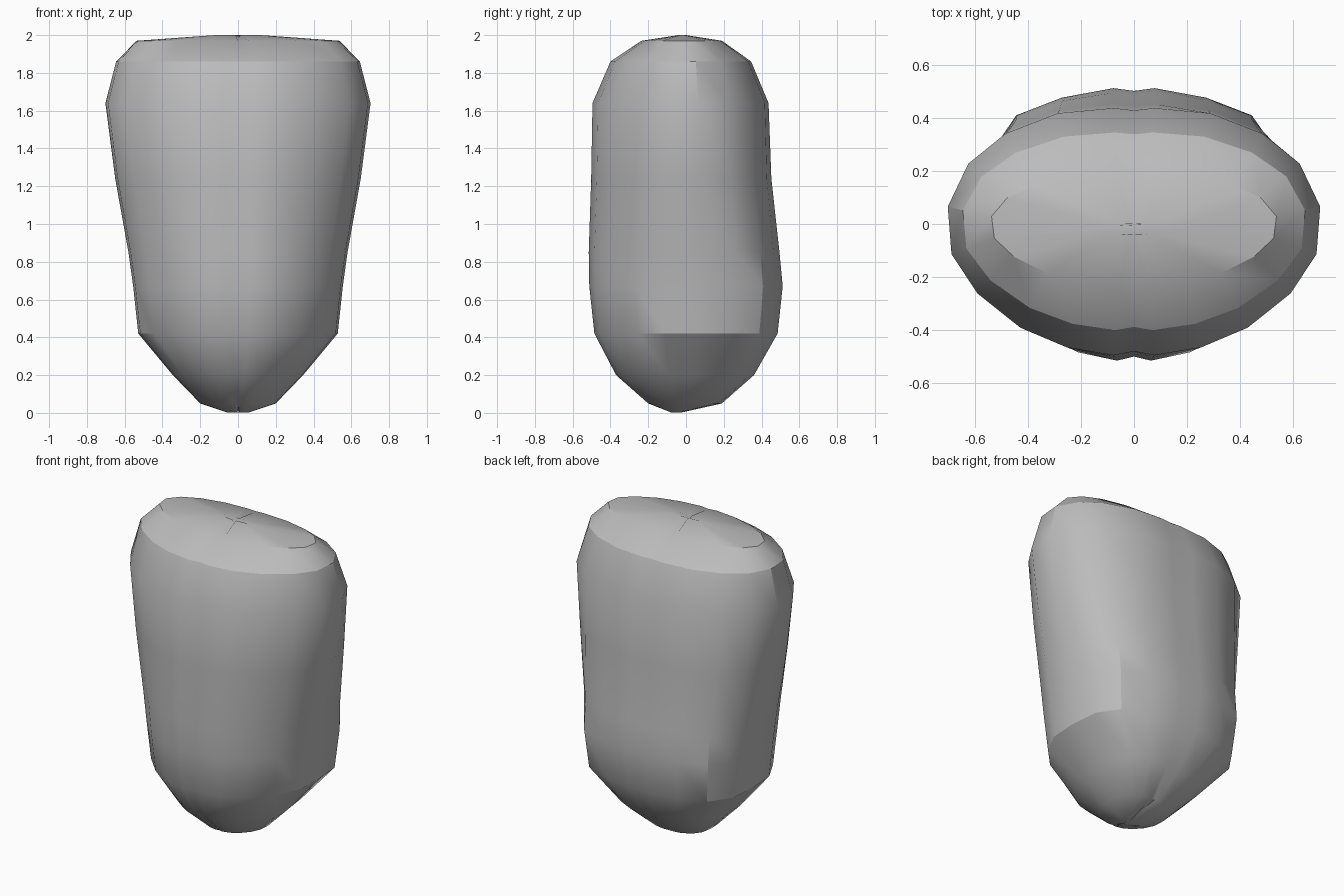
import bpy, bmesh

if "Cube" in bpy.data.objects:
    bpy.data.objects.remove(bpy.data.objects["Cube"])

# Half outline of a cross-section, back centre to front centre, as fractions
UPPER = [(0, .98), (.11, 1), (.41, .955), (.69, .78), (.89, .52), (1, .15),
         (.98, -.23), (.84, -.53), (.61, -.79), (.36, -.94), (.11, -1), (0, -.97)]
LOWER = [(0, .98), (.14, 1), (.49, .93), (.80, .80), (.97, .53), (1, .13),
         (.98, -.23), (.84, -.53), (.61, -.79), (.36, -.94), (.11, -1), (0, -.97)]

# Stations: z, half width, back y, front y, blend from lower to upper outline
STATIONS = [
    (0.003, .06, -.02, -.08, .5), (.05, .20, .19, -.20, .5), (.20, .345, .36, -.37, .3),
    (.42, .528, .485, -.485, 0), (.67, .555, .512, -.512, 0), (.85, .58, .495, -.515, .3),
    (1.24, .65, .452, -.502, .7), (1.64, .702, .437, -.495, 1), (1.86, .645, .345, -.40, 1),
    (1.97, .537, .19, -.235, 1), (2.0, .12, .0, -.04, 1)]


def ring(bm, station, centre_shift):
    z, hw, back, front, t = station
    half = []
    for (ax, ay), (bx, by) in zip(LOWER, UPPER):
        x, y = ax + (bx - ax) * t, ay + (by - ay) * t
        half.append((x * hw, y * back if y > 0 else -y * front))
    if back <= 0:  # small end caps lie wholly in front of the axis
        mid, depth = (back + front) / 2, (back - front) / 2
        half = [(ax * hw, mid + ay * depth) for ax, ay in UPPER]
    points = half + [(-x, y) for x, y in half[-2:0:-1]]
    return [bm.verts.new((x, y, z + (centre_shift if abs(x) < 1e-6 else 0)))
            for x, y in points]


# Torso: loft through the stations, with a slight centre crease at both ends
bm = bmesh.new()
last = len(STATIONS) - 1
rings = [ring(bm, s, .015 if i == 0 else -.015 if i == last else 0)
         for i, s in enumerate(STATIONS)]
for a, b in zip(rings, rings[1:]):
    n = len(a)
    for i in range(n):
        j = (i + 1) % n
        bm.faces.new((a[i], a[j], b[j], b[i]))
bm.faces.new(rings[0])
bm.faces.new(rings[-1])
bmesh.ops.recalc_face_normals(bm, faces=bm.faces)

mesh = bpy.data.meshes.new("torso")
bm.to_mesh(mesh)
bm.free()
torso = bpy.data.objects.new("torso", mesh)
bpy.context.collection.objects.link(torso)

# Plain grey surface
grey = bpy.data.materials.new("grey")
grey.diffuse_color = (.5, .5, .5, 1)
grey.use_nodes = True
grey.node_tree.nodes["Principled BSDF"].inputs["Base Color"].default_value = grey.diffuse_color
mesh.materials.append(grey)

# Smooth shading with the sharp shoulder and hip edges kept
bpy.context.view_layer.objects.active = torso
torso.select_set(True)
bpy.ops.object.shade_smooth_by_angle(angle=.52)
